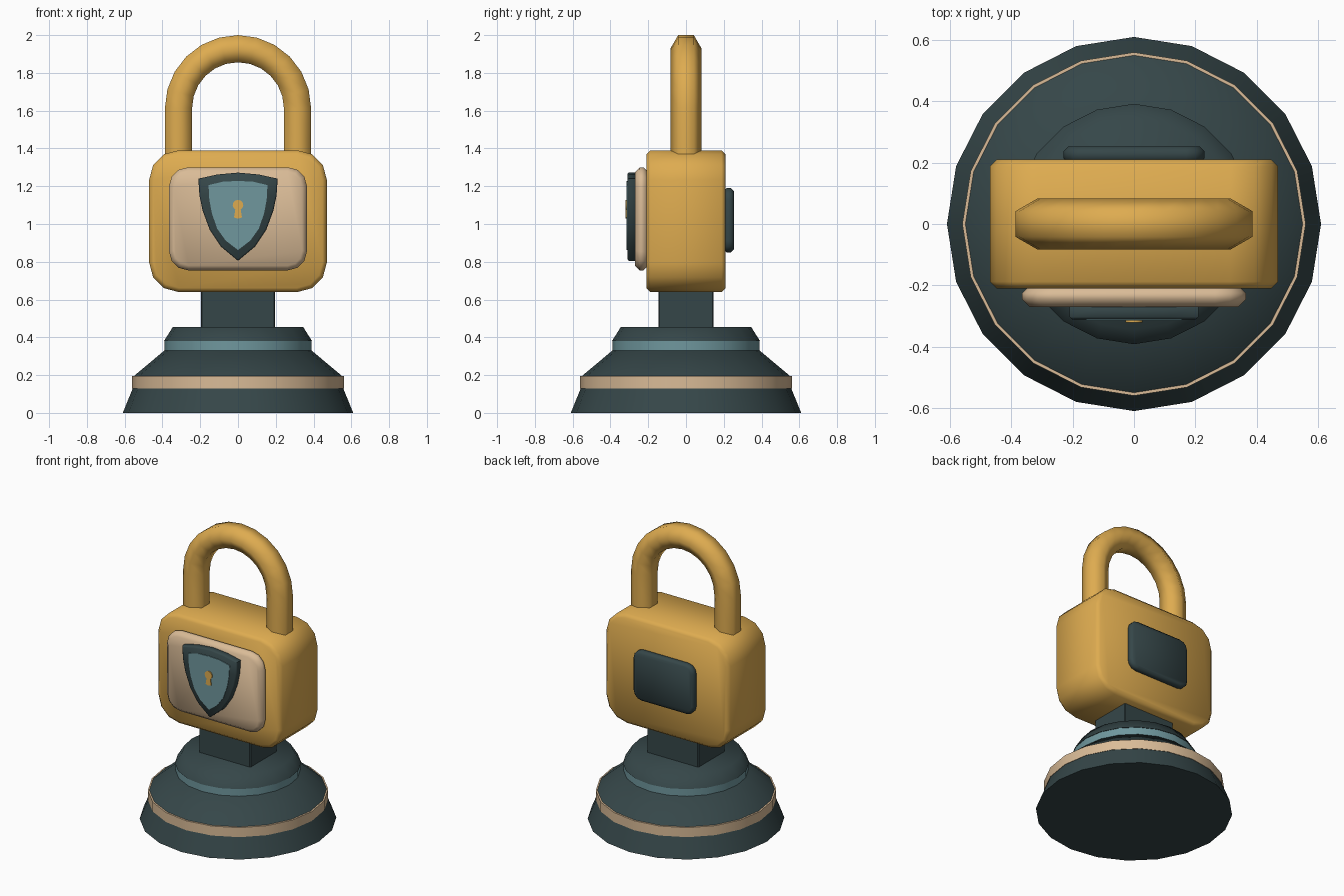
import bpy, bmesh
from math import sin, cos, pi, radians
from mathutils import Vector

cube = bpy.data.objects.get("Cube")
if cube:
    bpy.data.objects.remove(cube, do_unlink=True)


def material(name, rgb):
    mat = bpy.data.materials.new(name)
    mat.use_nodes = True
    mat.diffuse_color = (*rgb, 1)
    mat.node_tree.nodes["Principled BSDF"].inputs["Base Color"].default_value = (*rgb, 1)
    return mat


GOLD = material("gold", (0.73, 0.41, 0.08))
DARK = material("dark slate", (0.036, 0.062, 0.066))
TAN = material("tan", (0.70, 0.50, 0.31))
TEAL = material("teal", (0.16, 0.31, 0.34))


def finish(name, bm, mat, angle=60):
    """Turn a bmesh into a shaded object."""
    bmesh.ops.recalc_face_normals(bm, faces=bm.faces)
    mesh = bpy.data.meshes.new(name)
    bm.to_mesh(mesh)
    bm.free()
    mesh.materials.append(mat)
    obj = bpy.data.objects.new(name, mesh)
    bpy.context.collection.objects.link(obj)
    bpy.ops.object.select_all(action='DESELECT')
    obj.select_set(True)
    bpy.context.view_layer.objects.active = obj
    bpy.ops.object.shade_smooth_by_angle(angle=radians(angle))
    return obj


def frustum(name, mat, r0, z0, r1, z1, sides=20):
    """Round tier, with a corner pointing straight along y."""
    bm = bmesh.new()
    rings = []
    for r, z in ((r0, z0), (r1, z1)):
        rings.append([bm.verts.new((r * sin(2 * pi * i / sides), r * cos(2 * pi * i / sides), z))
                      for i in range(sides)])
    low, high = rings
    bm.faces.new(low)
    bm.faces.new(high)
    for i in range(sides):
        j = (i + 1) % sides
        bm.faces.new((low[i], low[j], high[j], high[i]))
    return finish(name, bm, mat, 65)


def plate(name, mat, outline, y0, y1, bevel=0.0, angle=60):
    """Extrude an x-z outline along y and chamfer both rims."""
    bm = bmesh.new()
    caps = [[bm.verts.new((x, y, z)) for x, z in outline] for y in (y0, y1)]
    faces = [bm.faces.new(cap) for cap in caps]
    n = len(outline)
    for i in range(n):
        j = (i + 1) % n
        bm.faces.new((caps[0][i], caps[0][j], caps[1][j], caps[1][i]))
    bmesh.ops.recalc_face_normals(bm, faces=bm.faces)
    if bevel:
        rims = list({e for f in faces for e in f.edges})
        bmesh.ops.bevel(bm, geom=rims, offset=bevel, segments=1, affect='EDGES')
    return finish(name, bm, mat, angle)


def rounded_rect(half_x, z0, z1, r, steps=3):
    points = []
    corners = ((half_x - r, z1 - r), (r - half_x, z1 - r),
               (r - half_x, z0 + r), (half_x - r, z0 + r))
    for k, (cx, cz) in enumerate(corners):
        for s in range(steps + 1):
            a = (k + s / steps) * pi / 2
            points.append((cx + r * cos(a), cz + r * sin(a)))
    return points


def mirrored(half):
    """Close a right-hand outline running from top centre to bottom tip."""
    return half + [(-x, z) for x, z in reversed(half[1:-1])]


# Stepped round base
frustum("base_foot", DARK, 0.61, 0, 0.557, 0.13)
frustum("base_tan_band", TAN, 0.56, 0.13, 0.56, 0.195)
frustum("base_shoulder", DARK, 0.55, 0.196, 0.39, 0.33)
frustum("base_teal_band", TEAL, 0.388, 0.33, 0.388, 0.38)
frustum("base_cap", DARK, 0.392, 0.38, 0.345, 0.455)

# Neck between base and body
plate("neck", DARK, rounded_rect(0.195, 0.44, 0.66, 0.005, 1), -0.145, 0.145, 0.005, 30)

# Lock body with front and back plates
plate("lock_body", GOLD, rounded_rect(0.47, 0.64, 1.39, 0.155), -0.21, 0.21, 0.022)
plate("front_panel", TAN, rounded_rect(0.365, 0.755, 1.30, 0.1), -0.27, -0.2, 0.025)
plate("back_panel", DARK, rounded_rect(0.23, 0.85, 1.19, 0.06), 0.2, 0.253, 0.015)

# Shield emblem
shield = mirrored([(0, 1.272), (0.11, 1.262), (0.21, 1.24), (0.204, 1.15), (0.187, 1.07),
                   (0.15, 0.97), (0.09, 0.88), (0, 0.805)])
inset = mirrored([(0, 1.228), (0.08, 1.224), (0.156, 1.206), (0.152, 1.13), (0.138, 1.055),
                  (0.11, 0.975), (0.065, 0.912), (0, 0.862)])
plate("shield_rim", DARK, shield, -0.311, -0.26, 0.008, 50)
plate("shield_inset", TEAL, inset, -0.315, -0.307)

# Keyhole: round head over a flared stem
head = [(0.028 * cos(i * pi / 6), 1.1 + 0.028 * sin(i * pi / 6)) for i in range(12)]
plate("keyhole_head", GOLD, head, -0.321, -0.313)
plate("keyhole_stem", GOLD, mirrored([(0, 1.09), (0.012, 1.09), (0.021, 1.035), (0, 1.028)]),
      -0.32, -0.313)

# Shackle: six-sided tube swept along an arch
RADIUS, TUBE, SPRING, STEPS = 0.315, 0.083, 1.613, 12
path = [(Vector((RADIUS, 0, 1.36)), 0)]
for i in range(STEPS + 1):
    a = pi * i / STEPS
    path.append((Vector((RADIUS * cos(a), 0, SPRING + RADIUS * sin(a))), a))
path.append((Vector((-RADIUS, 0, 1.36)), pi))
bm = bmesh.new()
rings = []
for centre, a in path:
    outward = Vector((cos(a), 0, sin(a)))
    rings.append([bm.verts.new(centre + TUBE * (outward * sin(k * pi / 3)
                                                + Vector((0, cos(k * pi / 3), 0))))
                  for k in range(6)])
for r0, r1 in zip(rings, rings[1:]):
    for k in range(6):
        m = (k + 1) % 6
        bm.faces.new((r0[k], r0[m], r1[m], r1[k]))
bm.faces.new(rings[0])
bm.faces.new(rings[-1])
finish("shackle", bm, GOLD, 65)
